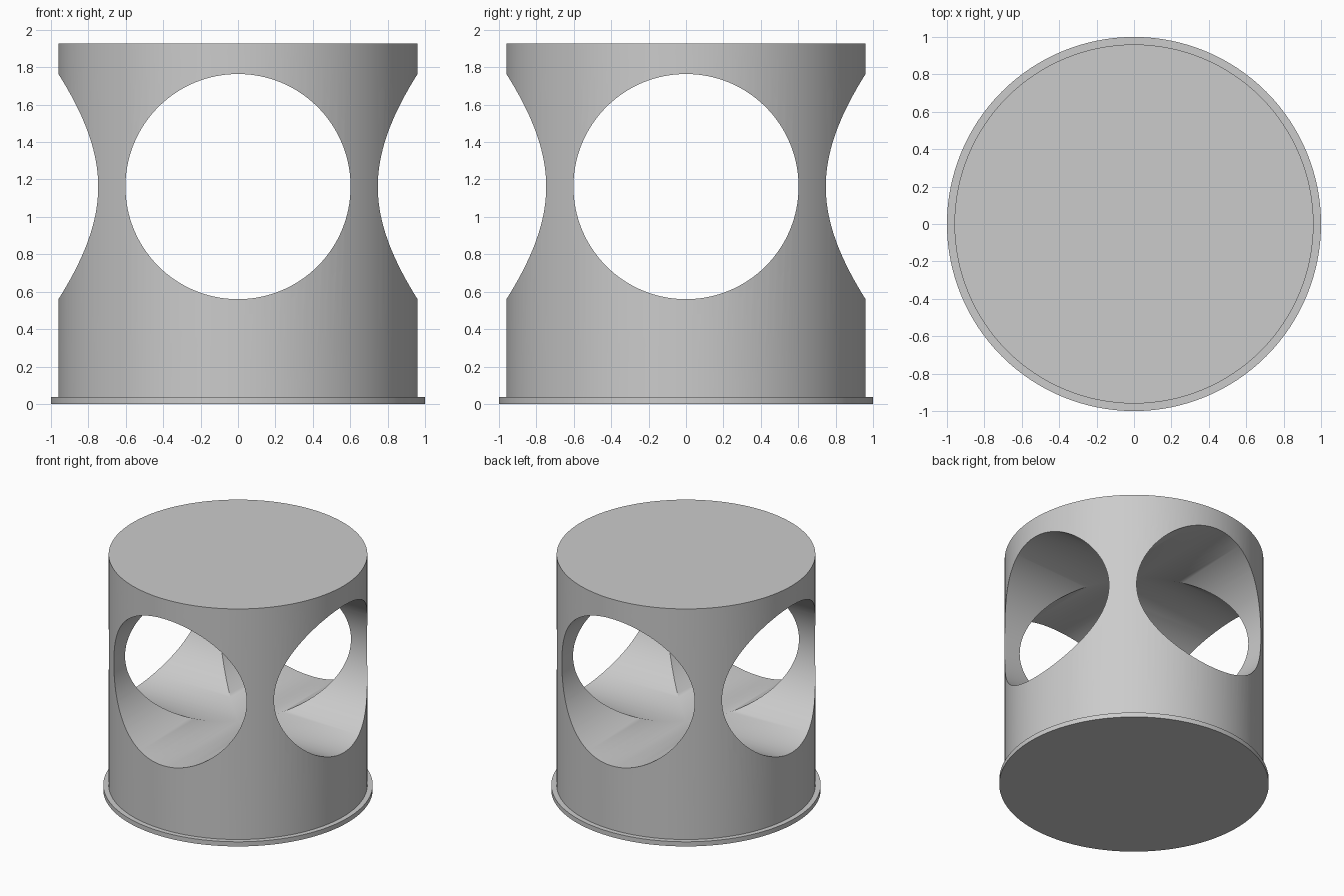
import bpy
import math

if "Cube" in bpy.data.objects:
    bpy.data.objects.remove(bpy.data.objects["Cube"], do_unlink=True)

BODY_RADIUS = 0.96
HOLE_RADIUS = 0.602
HOLE_HEIGHT = 1.162
TOP = 1.926
RIM_TOP = 0.038

grey = bpy.data.materials.new("plain grey")
grey.use_nodes = True
colour = (0.6, 0.6, 0.6, 1)
grey.diffuse_color = colour
grey.node_tree.nodes["Principled BSDF"].inputs["Base Color"].default_value = colour


def cylinder(name, radius, depth, z, rotation=(0, 0, 0)):
    bpy.ops.mesh.primitive_cylinder_add(
        vertices=128, radius=radius, depth=depth, location=(0, 0, z), rotation=rotation)
    obj = bpy.context.object
    obj.name = name
    obj.data.materials.append(grey)
    return obj


def make_active(obj):
    bpy.ops.object.select_all(action="DESELECT")
    obj.select_set(True)
    bpy.context.view_layer.objects.active = obj


# Thin base rim and solid drum body, sunk slightly into the rim
base_rim = cylinder("base_rim", 1.0, RIM_TOP, RIM_TOP / 2)
bottom = RIM_TOP / 2
body = cylinder("drum_body", BODY_RADIUS, TOP - bottom, (TOP + bottom) / 2)

# Two crossing round tunnels, front to back and side to side
quarter = math.pi / 2
for name, rotation in (("tunnel_front_back", (quarter, 0, 0)),
                       ("tunnel_left_right", (0, quarter, 0))):
    cutter = cylinder(name, HOLE_RADIUS, 3, HOLE_HEIGHT, rotation)
    cutter.hide_render = True
    cut = body.modifiers.new(name, "BOOLEAN")
    cut.operation = "DIFFERENCE"
    cut.solver = "EXACT"
    cut.object = cutter
    make_active(body)
    bpy.ops.object.modifier_apply(modifier=cut.name)
    bpy.data.objects.remove(cutter, do_unlink=True)

# Smooth round walls with crisp edges
for obj in (base_rim, body):
    make_active(obj)
    bpy.ops.object.shade_smooth_by_angle(angle=math.radians(30))
